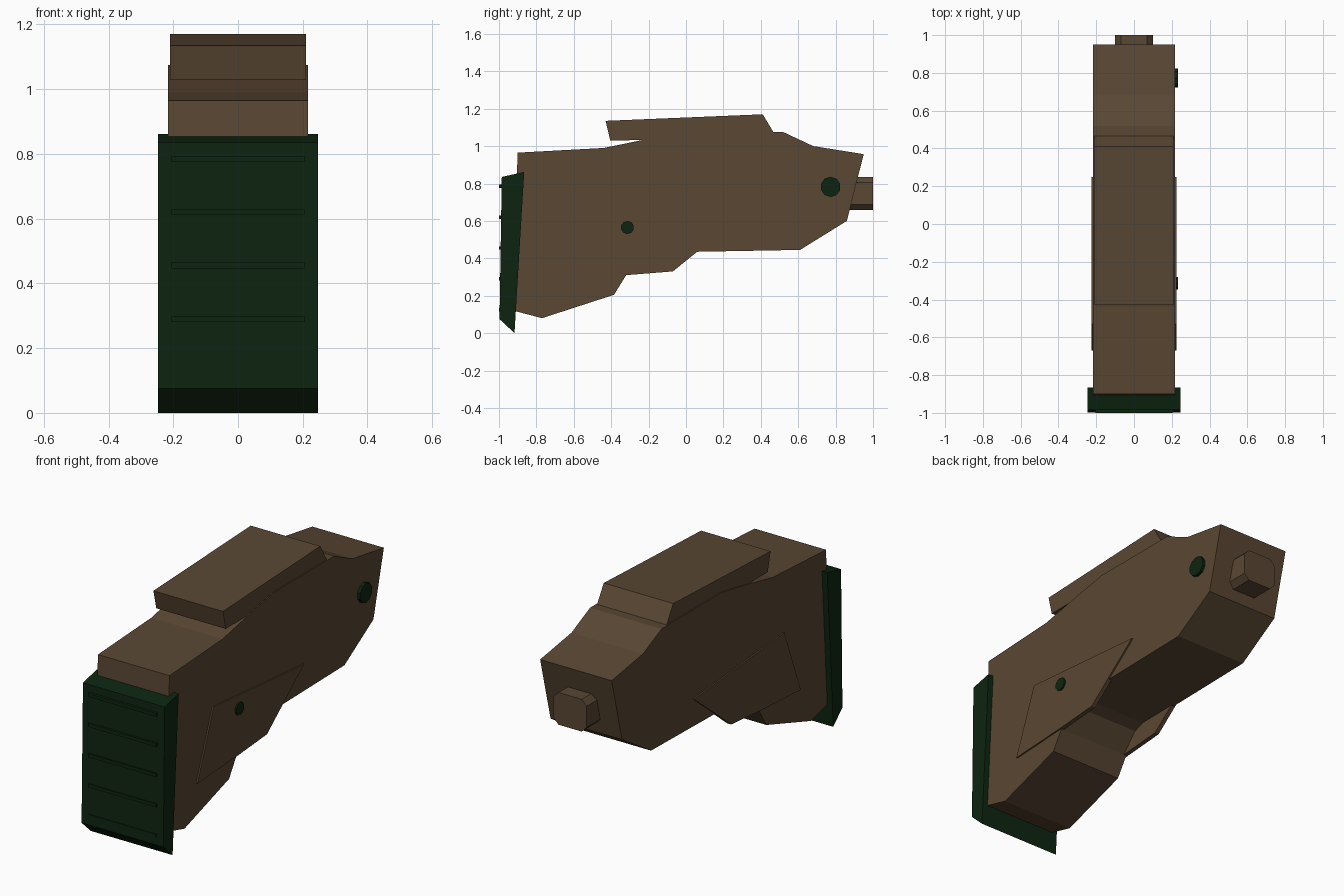
import bpy, bmesh, math

if "Cube" in bpy.data.objects:
    bpy.data.objects.remove(bpy.data.objects["Cube"])


def material(name, rgb):
    m = bpy.data.materials.new(name)
    m.diffuse_color = (*rgb, 1)
    m.use_nodes = True
    m.node_tree.nodes["Principled BSDF"].inputs["Base Color"].default_value = m.diffuse_color
    return m


brown = material("brown", (0.10, 0.063, 0.033))
green = material("dark green", (0.004, 0.018, 0.005))


def extrude(name, points, vector, mat):
    """Extrude a closed outline along a vector into a solid."""
    bm = bmesh.new()
    face = bm.faces.new([bm.verts.new(p) for p in points])
    ext = bmesh.ops.extrude_face_region(bm, geom=[face])
    verts = [v for v in ext["geom"] if isinstance(v, bmesh.types.BMVert)]
    bmesh.ops.translate(bm, verts=verts, vec=vector)
    bmesh.ops.recalc_face_normals(bm, faces=bm.faces)
    mesh = bpy.data.meshes.new(name)
    bm.to_mesh(mesh)
    bm.free()
    mesh.materials.append(mat)
    ob = bpy.data.objects.new(name, mesh)
    bpy.context.collection.objects.link(ob)
    return ob


def side_profile(name, yz, x0, x1, mat):
    return extrude(name, [(x0, y, z) for y, z in yz], (x1 - x0, 0, 0), mat)


# Main stock body
side_profile("stock_body", [
    (-0.90, 0.965), (-0.44, 0.99), (-0.22, 1.035), (0.0, 1.075), (0.52, 1.075),
    (0.68, 1.0), (0.95, 0.957), (0.86, 0.60), (0.61, 0.445), (0.06, 0.435),
    (-0.17, 0.432), (-0.23, 0.41), (-0.32, 0.31), (-0.385, 0.205),
    (-0.77, 0.08), (-0.93, 0.122)], -0.216, 0.216, brown)

# Raised cheek rest
side_profile("cheek_rest", [
    (-0.43, 1.135), (0.41, 1.17), (0.47, 1.07), (0.40, 1.04), (-0.405, 1.03)],
    -0.21, 0.21, brown)

# Side plates hanging slightly below the body
for side, label in ((1, "right"), (-1, "left")):
    side_profile(label + "_side_plate", [
        (0.25, 0.59), (-0.53, 0.655), (-0.67, 0.29), (-0.32, 0.31), (-0.07, 0.33)],
        side * 0.20, side * 0.224, brown)

# Butt pad with raised grip ribs
side_profile("butt_pad", [
    (-0.985, 0.835), (-0.865, 0.862), (-0.917, 0.0), (-0.997, 0.075)],
    -0.247, 0.247, green)
for i in range(5):
    z = 0.125 + i * 0.165
    side_profile("grip_rib", [(-1.0, z - 0.009), (-1.0, z + 0.009),
                              (-0.97, z + 0.009), (-0.97, z - 0.009)],
                 -0.205, 0.205, green)

# Chamfered connector at the far end
cx, cz, hx, hz, c = 0.0, 0.747, 0.10, 0.088, 0.03
outline = [(hx, hz - c), (hx - c, hz), (c - hx, hz), (-hx, hz - c),
           (-hx, c - hz), (c - hx, -hz), (hx - c, -hz), (hx, c - hz)]
extrude("connector", [(cx + x, 0.85, cz + z) for x, z in outline], (0, 0.15, 0), brown)

# Pins on the right side only
for name, y, z, r in (("large_pin", 0.773, 0.782, 0.054), ("small_pin", -0.313, 0.565, 0.035)):
    ring = [(y + r * math.cos(math.tau * (k + 0.5) / 10),
             z + r * math.sin(math.tau * (k + 0.5) / 10)) for k in range(10)]
    side_profile(name, ring, 0.19, 0.233, green)
